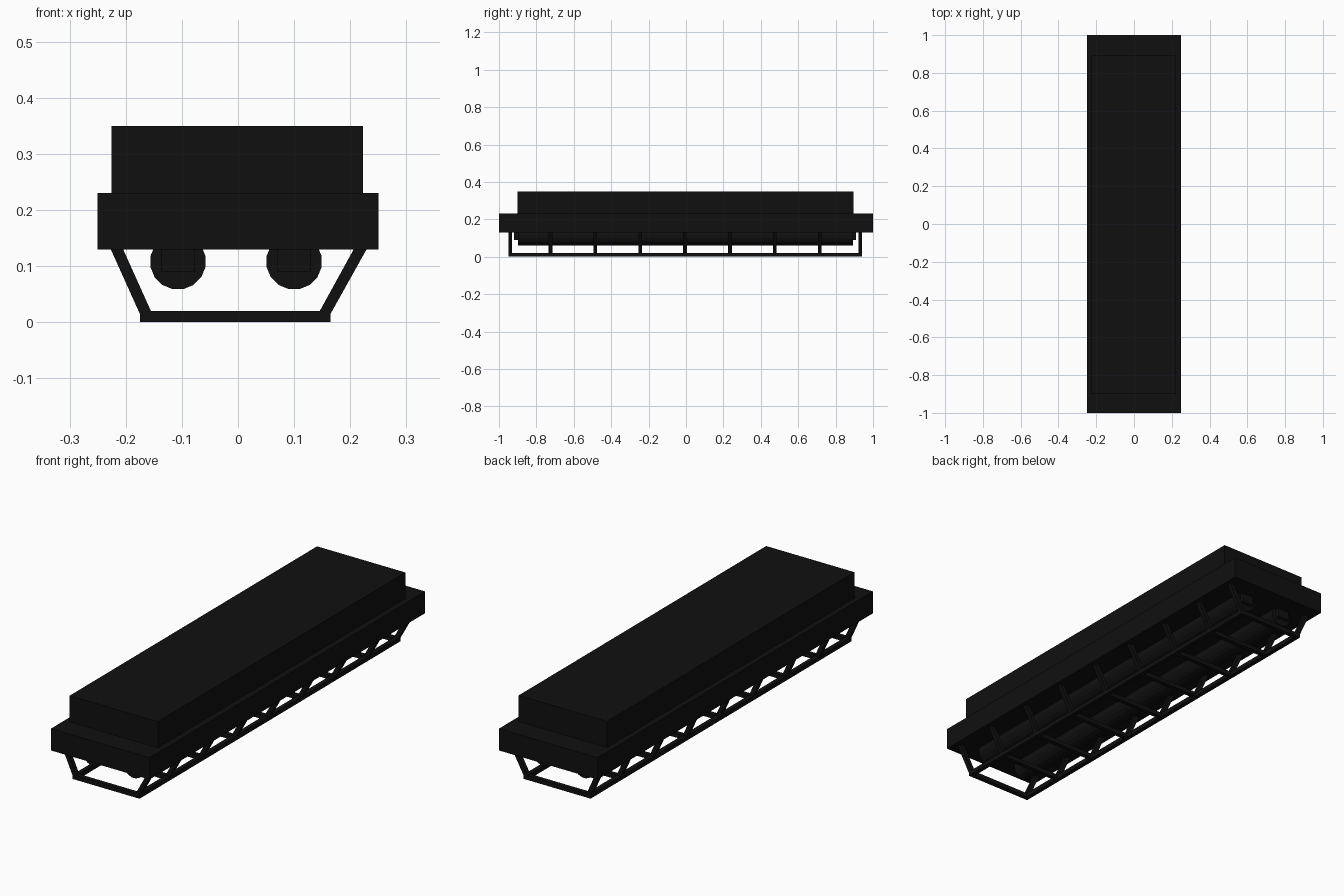
import bpy, bmesh, math
from mathutils import Vector, Matrix

if "Cube" in bpy.data.objects:
    bpy.data.objects.remove(bpy.data.objects["Cube"])

black = bpy.data.materials.new("black")
black.diffuse_color = (0.005, 0.005, 0.005, 1)
black.use_nodes = True
black.node_tree.nodes["Principled BSDF"].inputs["Base Color"].default_value = black.diffuse_color


def finish(bm, name):
    bmesh.ops.recalc_face_normals(bm, faces=bm.faces)
    mesh = bpy.data.meshes.new(name)
    bm.to_mesh(mesh)
    bm.free()
    mesh.materials.append(black)
    ob = bpy.data.objects.new(name, mesh)
    bpy.context.collection.objects.link(ob)
    return ob


def add_box(bm, x, y, z):
    lo, hi = Vector((x[0], y[0], z[0])), Vector((x[1], y[1], z[1]))
    m = Matrix.Translation((lo + hi) / 2) @ Matrix.Diagonal((*(hi - lo), 1))
    bmesh.ops.create_cube(bm, size=1, matrix=m)


def box(name, x, y, z):
    bm = bmesh.new()
    add_box(bm, x, y, z)
    return finish(bm, name)


def add_strut(bm, profile, y0, y1):
    # xz outline extruded along y
    face = bm.faces.new([bm.verts.new((x, y0, z)) for x, z in profile])
    geom = bmesh.ops.extrude_face_region(bm, geom=[face])["geom"]
    # keep the starting face so the strut stays closed
    verts = [g for g in geom if isinstance(g, bmesh.types.BMVert)]
    bmesh.ops.translate(bm, verts=verts, vec=(0, y1 - y0, 0))
    if not face.is_valid:
        return


# Stepped housing
box("upper_housing", (-0.225, 0.223), (-0.9, 0.895), (0.23, 0.35))
box("lower_housing", (-0.25, 0.25), (-1, 1), (0.13, 0.23))

# Two lamp tubes with end sockets
SIDES = 16
for side, cx in (("left", -0.107), ("right", 0.1)):
    bm = bmesh.new()
    m = (Matrix.Translation((cx, -0.003, 0.108)) @ Matrix.Rotation(math.pi / 2, 4, 'X')
         @ Matrix.Rotation(math.pi / SIDES, 4, 'Z'))
    bmesh.ops.create_cone(bm, cap_ends=True, segments=SIDES, radius1=0.05,
                          radius2=0.05, depth=1.793, matrix=m)
    finish(bm, side + "_tube")
    for end, y in (("front", (-0.92, -0.895)), ("back", (0.885, 0.91))):
        box(f"{side}_{end}_socket", (cx - 0.03, cx + 0.03), y, (0.09, 0.14))

# Wire guard: nine hoops joined by two bottom rails
bm = bmesh.new()
T = 0.01
hoops = [-0.94, -0.725] + [-0.485 + 0.24 * i for i in range(6)] + [0.932]
for y in hoops:
    add_box(bm, (-0.175, 0.165), (y - T, y + T), (0, 0.02))
    add_strut(bm, [(-0.175, 0.015), (-0.153, 0.015), (-0.207, 0.135), (-0.229, 0.135)], y - T, y + T)
    add_strut(bm, [(0.143, 0.015), (0.165, 0.015), (0.232, 0.135), (0.209, 0.135)], y - T, y + T)
for x in (-0.165, 0.155):
    add_box(bm, (x - T, x + T), (-0.95, 0.942), (0, 0.02))
finish(bm, "wire_guard")
